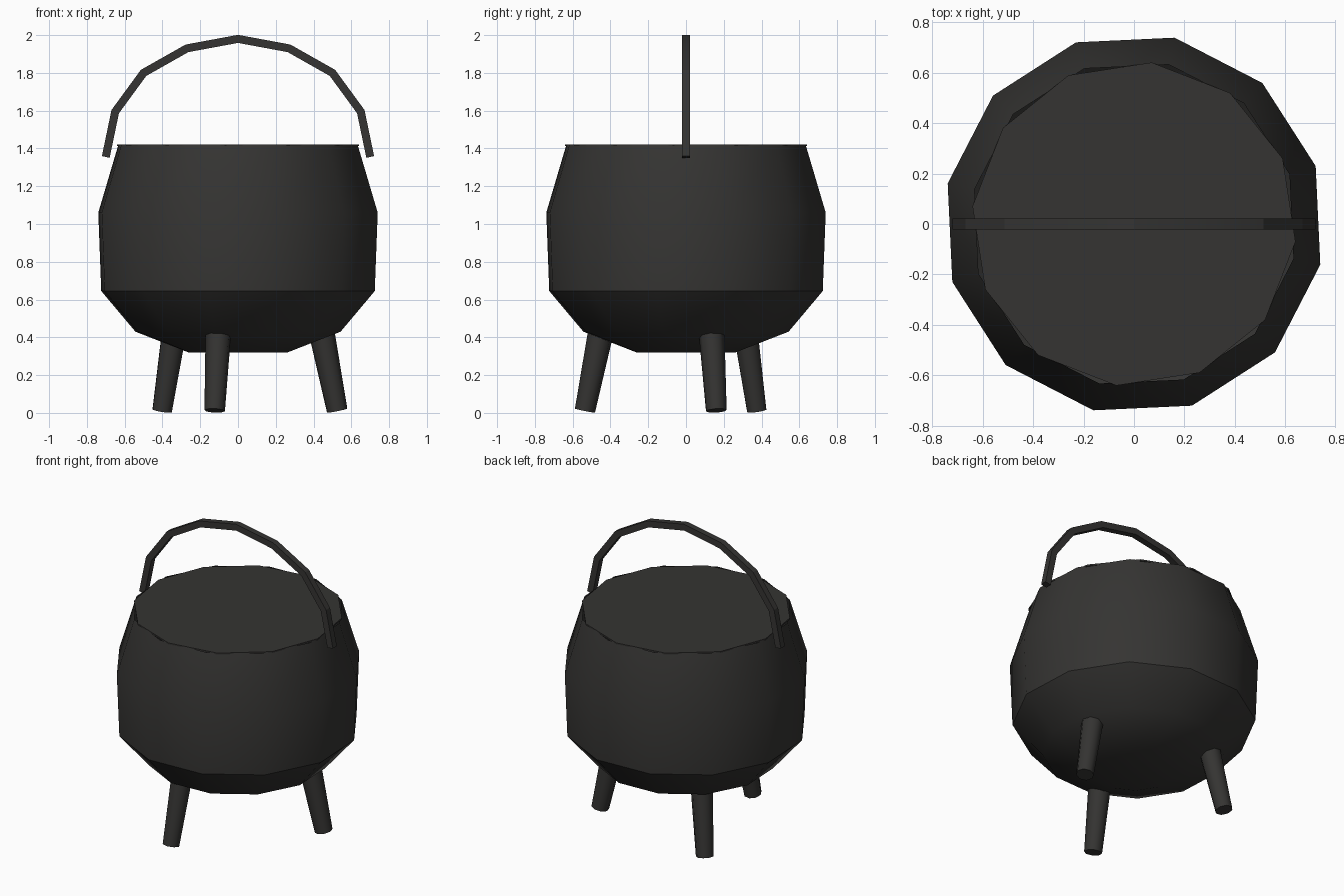
import bpy, bmesh, math
from mathutils import Vector, Matrix

if "Cube" in bpy.data.objects:
    bpy.data.objects.remove(bpy.data.objects["Cube"])

iron = bpy.data.materials.new("dark_iron")
iron.diffuse_color = (0.035, 0.034, 0.032, 1)
iron.use_nodes = True
iron.node_tree.nodes["Principled BSDF"].inputs["Base Color"].default_value = iron.diffuse_color


def skin(name, rings, cap_start=True, cap_end=True, angle=40):
    """Join a series of equal-sized point rings into a mesh."""
    bm = bmesh.new()
    loops = [[bm.verts.new(p) for p in ring] for ring in rings]
    n = len(rings[0])
    for a, b in zip(loops, loops[1:]):
        for i in range(n):
            j = (i + 1) % n
            bm.faces.new((a[i], a[j], b[j], b[i]))
    if cap_start:
        bm.faces.new(loops[0][::-1])
    if cap_end:
        bm.faces.new(loops[-1])
    bmesh.ops.recalc_face_normals(bm, faces=bm.faces)
    mesh = bpy.data.meshes.new(name)
    bm.to_mesh(mesh)
    bm.free()
    mesh.materials.append(iron)
    ob = bpy.data.objects.new(name, mesh)
    bpy.context.collection.objects.link(ob)
    bpy.ops.object.select_all(action='DESELECT')
    ob.select_set(True)
    bpy.context.view_layer.objects.active = ob
    if angle:
        bpy.ops.object.shade_smooth_by_angle(angle=math.radians(angle))
    return ob


def circle(r, z, n, offset):
    return [Vector((r * math.cos(offset + math.tau * i / n),
                    r * math.sin(offset + math.tau * i / n), z)) for i in range(n)]


# Pot: twelve-sided open bowl
profile = [(0.268, 0.32), (0.556, 0.43), (0.741, 0.645), (0.757, 1.06), (0.648, 1.42)]
skin("pot", [circle(r, z, 12, math.radians(17.7)) for r, z in profile],
     cap_end=False, angle=35)

# Contents: thin disc level with the rim, turned slightly against it
skin("contents", [circle(0.645, z, 12, math.radians(23.8)) for z in (1.412, 1.422)], angle=20)

# Three splayed, tapered legs
for k in range(3):
    turn = Matrix.Rotation(math.radians(17 + 120 * k), 4, 'Z')
    foot, top = Vector((0.549, 0, 0.012)), Vector((0.448, 0, 0.5))
    tilt = Vector((0, 0, 1)).rotation_difference(top - foot).to_matrix().to_4x4()
    rings = [[turn @ (c + tilt @ p) for p in circle(r, 0, 8, math.pi / 8)]
             for c, r in ((foot, 0.055), (top, 0.071))]
    skin(f"leg_{k + 1}", rings, angle=50)

# Handle: square bar swept along a mitred arch
half = [(0.70, 1.355), (0.65, 1.595), (0.50, 1.80), (0.27, 1.93)]
path = [Vector((-x, 0, z)) for x, z in half] + [Vector((0, 0, 1.98))]
path += [Vector((x, 0, z)) for x, z in reversed(half)]
w = 0.021
rings = []
for i, p in enumerate(path):
    d0 = (p - path[max(i - 1, 0)]).normalized()
    d1 = (path[min(i + 1, len(path) - 1)] - p).normalized()
    t = (d0 + d1).normalized()
    seg = d1 if d1.length else d0
    out = Vector((-t.z, 0, t.x)) * w / max(t.dot(seg), 0.5)
    side = Vector((0, w, 0))
    rings.append([p + out + side, p + out - side, p - out - side, p - out + side])
skin("handle", rings, angle=20)
